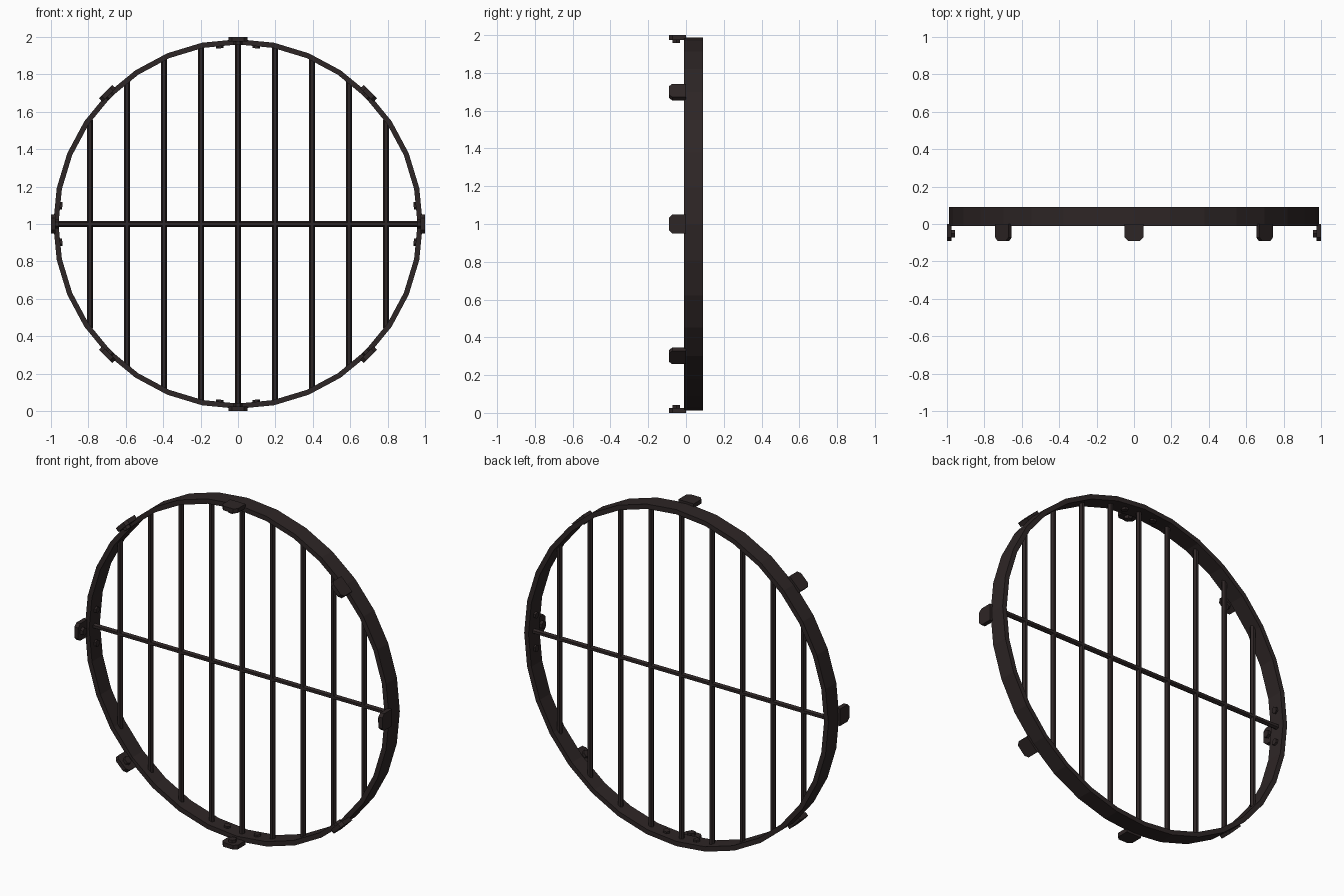
import bpy, bmesh, math
from mathutils import Matrix, Vector

if "Cube" in bpy.data.objects:
    bpy.data.objects.remove(bpy.data.objects["Cube"])

iron = bpy.data.materials.new("dark_brown_iron")
iron.diffuse_color = (0.027, 0.019, 0.019, 1)
iron.use_nodes = True
iron.node_tree.nodes["Principled BSDF"].inputs["Base Color"].default_value = iron.diffuse_color
CENTRE = Matrix.Translation((0, 0, 1))
MID_Y = 0.04


def finish(name, bm):
    bmesh.ops.recalc_face_normals(bm, faces=bm.faces)
    me = bpy.data.meshes.new(name)
    bm.to_mesh(me)
    bm.free()
    me.materials.append(iron)
    ob = bpy.data.objects.new(name, me)
    bpy.context.collection.objects.link(ob)
    return ob


def prism(name, outline, z0, z1, matrix):
    """Extrude a 2D outline along local z, then place it."""
    bm = bmesh.new()
    low = [bm.verts.new((x, y, z0)) for x, y in outline]
    high = [bm.verts.new((x, y, z1)) for x, y in outline]
    bm.faces.new(low)
    bm.faces.new(high)
    n = len(outline)
    for i in range(n):
        j = (i + 1) % n
        bm.faces.new((low[i], low[j], high[j], high[i]))
    bm.transform(matrix)
    return finish(name, bm)


def circle(n, r, phase=0.0):
    return [(r * math.cos(2 * math.pi * i / n + phase),
             r * math.sin(2 * math.pi * i / n + phase)) for i in range(n)]


# Outer hoop: 32-sided flat band
bm = bmesh.new()
N = 32
loops = []
for r, y in ((0.988, -0.01), (0.988, 0.09), (0.96, 0.09), (0.96, -0.01)):
    loops.append([bm.verts.new((x, y, z)) for x, z in circle(N, r)])
for k in range(4):
    a, b = loops[k], loops[(k + 1) % 4]
    for i in range(N):
        j = (i + 1) % N
        bm.faces.new((a[i], a[j], b[j], b[i]))
bm.transform(CENTRE)
finish("hoop", bm)

# Upright bars and crossbar
bar = circle(6, 0.0155)
for k in range(-4, 5):
    x = k * 0.198
    half = math.sqrt(0.967 ** 2 - x * x)
    prism("upright_bar", bar, -half, half, Matrix.Translation((x, MID_Y, 1)))
prism("crossbar", bar, -0.967, 0.967,
      Matrix.Translation((0, MID_Y, 1)) @ Matrix.Rotation(math.pi / 2, 4, 'Y'))

# Eight mounting tabs with bolt heads (local z points radially outwards)
w, c = 0.05, 0.018
tab = [(-w, 0.0), (-w, -0.09 + c), (-w + c, -0.09), (w - c, -0.09), (w, -0.09 + c), (w, 0.0)]
for k in range(8):
    spin = CENTRE @ Matrix.Rotation(k * math.pi / 4, 4, 'Y')
    prism("mounting_tab", tab, 0.975, 1.0, spin)
    prism("tab_bolt", circle(6, 0.023), 0.958, 0.978,
          spin @ Matrix.Translation((0, -0.051, 0)))

# Pairs of rivets inside the hoop at the four quarters
for k in range(4):
    for side in (-1, 1):
        a = k * math.pi / 2 + side * math.radians(5.9)
        prism("rivet", circle(6, 0.02), 0.944, 0.965,
              CENTRE @ Matrix.Rotation(a, 4, 'Y') @ Matrix.Translation((0, MID_Y, 0)))
